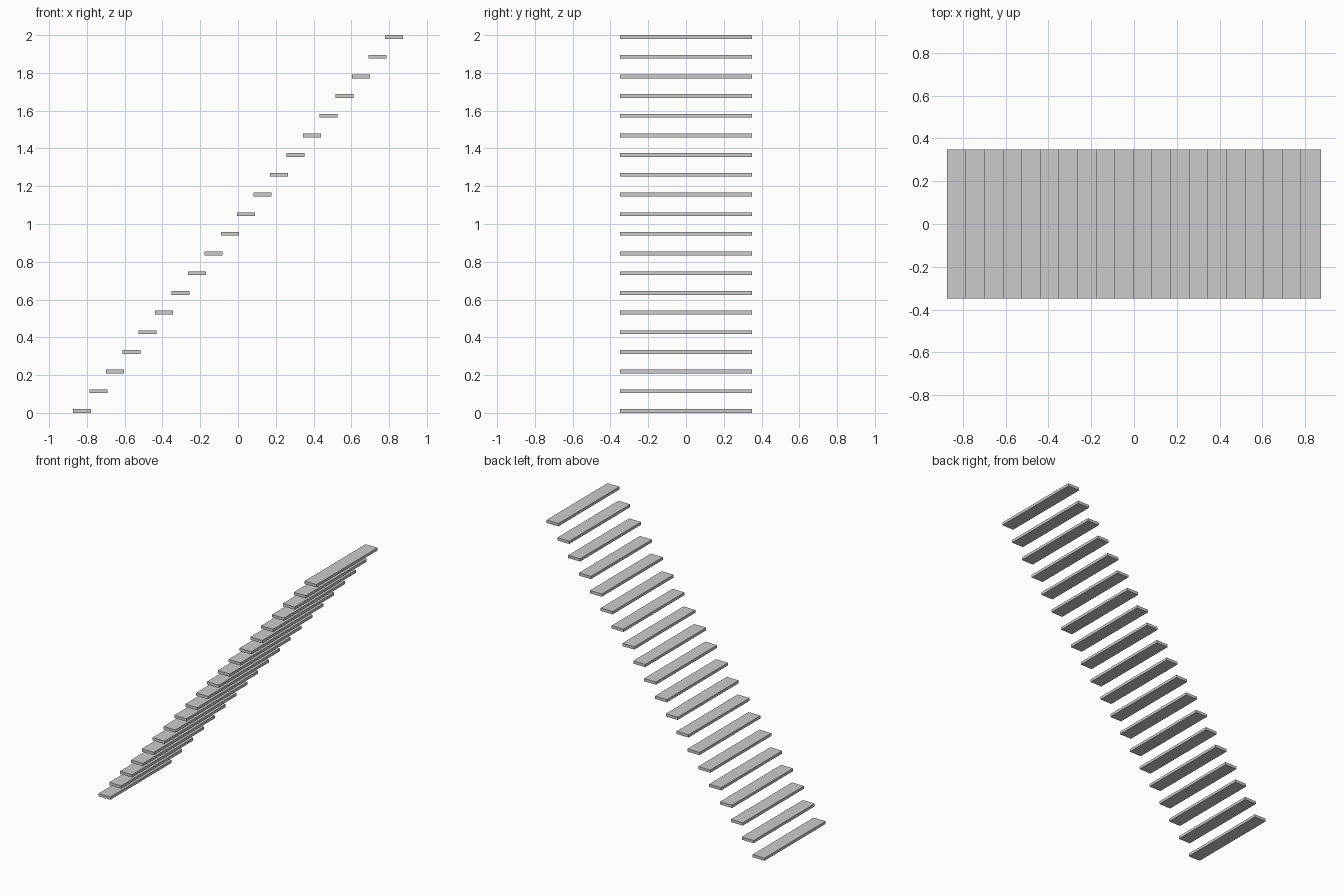
import bpy

if "Cube" in bpy.data.objects:
    bpy.data.objects.remove(bpy.data.objects["Cube"])

STEPS = 20
LENGTH = 1.747            # overall run in x
DEPTH, WIDTH, THICK = 0.0955, 0.698, 0.02
RUN = (LENGTH - DEPTH) / (STEPS - 1)
RISE = (2.0 - THICK) / (STEPS - 1)


def box(name, center, size):
    bpy.ops.mesh.primitive_cube_add(size=1, location=center)
    obj = bpy.context.object
    obj.name = name
    obj.scale = size
    bpy.ops.object.transform_apply(location=False, rotation=False, scale=True)
    return obj


# Floating treads, climbing towards +x
for i in range(STEPS):
    x = -LENGTH / 2 + DEPTH / 2 + i * RUN
    z = THICK / 2 + i * RISE
    box(f"stair_tread_{i + 1:02d}", (x, 0, z), (DEPTH, WIDTH, THICK))
